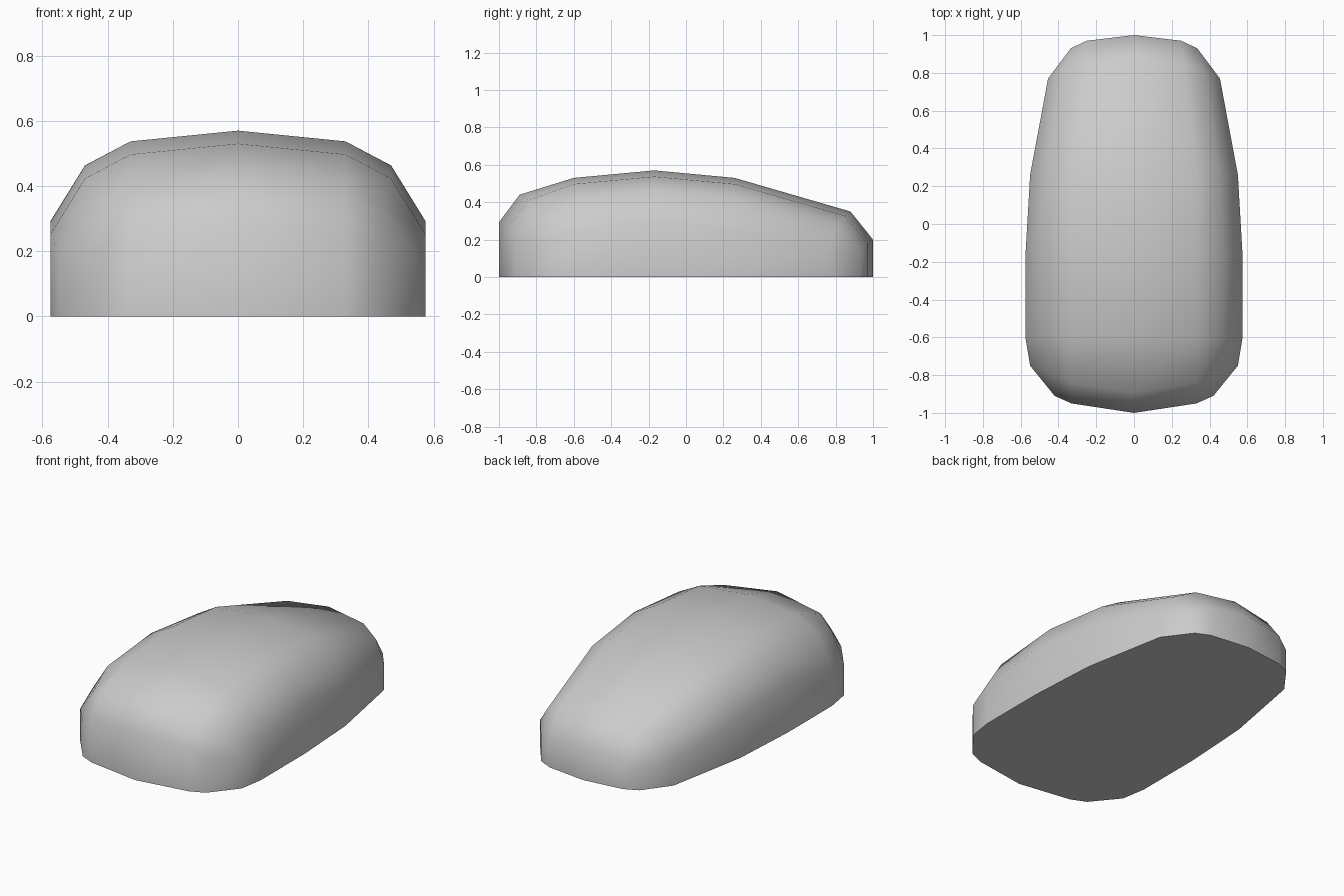
import bpy, bmesh, math

cube = bpy.data.objects.get("Cube")
if cube:
    bpy.data.objects.remove(cube)

# One grey plastic
grey = bpy.data.materials.new("grey")
grey.use_nodes = True
colour = (0.6, 0.6, 0.6, 1)
grey.diffuse_color = colour
grey.node_tree.nodes["Principled BSDF"].inputs["Base Color"].default_value = colour

# Cross rows, front to back: y, crest height, drop factor, half widths per column
rows = [
    (-1.0, 0.293, 0.8, (0, 0.33, 0.42)),
    (-0.89, 0.44, 0.88, (0, 0.33, 0.43, 0.55)),
    (-0.6, 0.53, 1, (0, 0.33, 0.47, 0.575)),
    (-0.17, 0.57, 1, (0, 0.33, 0.47, 0.575)),
    (0.26, 0.53, 1, (0, 0.33, 0.455, 0.55)),
    (0.88, 0.35, 0.68, (0, 0.26, 0.37, 0.455)),
    (1.0, 0.2, 0.6, (0, 0.25, 0.335)),
]
drop = (0, 0.033, 0.107, 0.277)
front_bow = (0, 0.05, 0.09, 0.14)
rear_bow = (0, 0.03, 0.07, 0.11)
last = len(rows) - 1

bm = bmesh.new()
grid = {}
for r, (y, crest, factor, widths) in enumerate(rows):
    for c in range(-3, 4):
        a = abs(c)
        if a >= len(widths):
            continue
        bow = front_bow[a] if r < 2 else -rear_bow[a] if r > last - 2 else 0
        x = math.copysign(widths[a], c)
        grid[r, c] = bm.verts.new((x, y + bow, crest - drop[a] * factor))

# Domed top: quads, with triangles where the corners are cut
for r in range(last):
    for c in range(-3, 3):
        keys = [(r, c), (r, c + 1), (r + 1, c + 1), (r + 1, c)]
        bm.faces.new([grid[k] for k in keys if k in grid])

# Straight side wall and flat underside
rim = [(0, c) for c in range(-2, 3)] + [(r, 3) for r in range(1, last)]
rim += [(last, c) for c in range(2, -3, -1)] + [(r, -3) for r in range(last - 1, 0, -1)]
top = [grid[k] for k in rim]
base = [bm.verts.new((v.co.x, v.co.y, 0)) for v in top]
for i in range(len(top)):
    j = (i + 1) % len(top)
    bm.faces.new((base[i], base[j], top[j], top[i]))
bm.faces.new(base[::-1])
bmesh.ops.recalc_face_normals(bm, faces=bm.faces)

mesh = bpy.data.meshes.new("domed_body")
bm.to_mesh(mesh)
bm.free()
mesh.materials.append(grey)
body = bpy.data.objects.new("domed_body", mesh)
bpy.context.collection.objects.link(body)

# Smooth shell with a crisp bottom edge
bpy.ops.object.select_all(action="DESELECT")
body.select_set(True)
bpy.context.view_layer.objects.active = body
bpy.ops.object.shade_smooth_by_angle(angle=math.radians(70))
